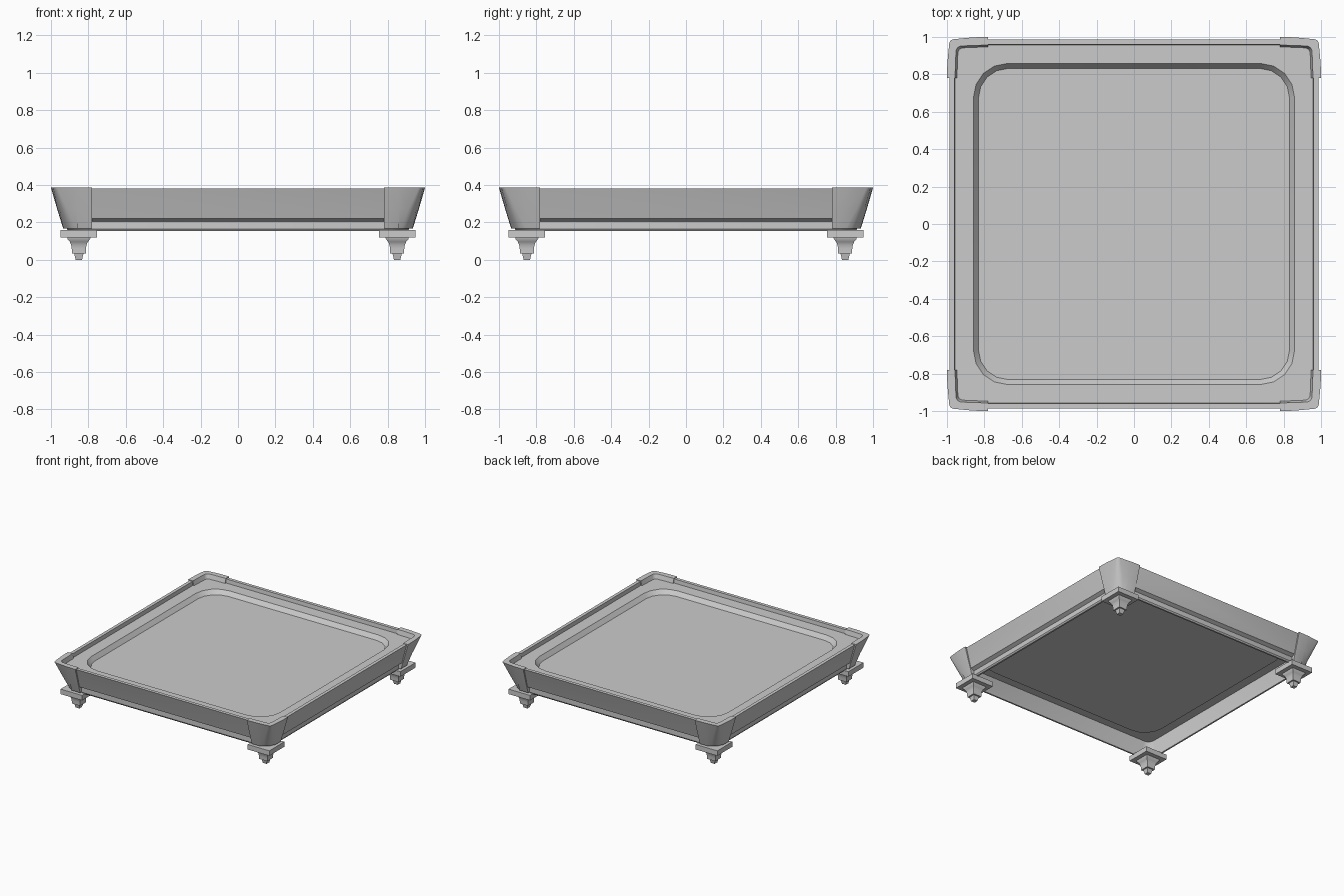
import bpy, bmesh, math

if "Cube" in bpy.data.objects:
    bpy.data.objects.remove(bpy.data.objects["Cube"])


def loft(name, rings, angle=30, mirror=False):
    """Skin equal-length closed rings of points, cap both ends."""
    bm = bmesh.new()
    vs = [[bm.verts.new(p) for p in ring] for ring in rings]
    n = len(vs[0])
    for a, b in zip(vs, vs[1:]):
        for i in range(n):
            j = (i + 1) % n
            bm.faces.new((a[i], a[j], b[j], b[i]))
    bm.faces.new(vs[0])
    bm.faces.new(vs[-1])
    bmesh.ops.recalc_face_normals(bm, faces=bm.faces)
    me = bpy.data.meshes.new(name)
    bm.to_mesh(me)
    bm.free()
    ob = bpy.data.objects.new(name, me)
    bpy.context.collection.objects.link(ob)
    bpy.ops.object.select_all(action='DESELECT')
    ob.select_set(True)
    bpy.context.view_layer.objects.active = ob
    bpy.ops.object.shade_smooth_by_angle(angle=math.radians(angle))
    if mirror:
        m = ob.modifiers.new("Mirror", 'MIRROR')
        m.use_axis = (True, True, False)
        m.use_mirror_merge = False
    return ob


def arc(cx, cy, r, start, end, seg):
    out = []
    for i in range(seg + 1):
        a = math.radians(start + (end - start) * i / seg)
        out.append((cx + r * math.cos(a), cy + r * math.sin(a)))
    return out


def rounded_square(h, r, z, seg=4):
    pts = []
    for k, (sx, sy) in enumerate([(1, 1), (-1, 1), (-1, -1), (1, -1)]):
        pts += arc(sx * (h - r), sy * (h - r), r, 90 * k, 90 * k + 90, seg)
    return [(x, y, z) for x, y in pts]


# Tray: shallow basin, ledge, rim, sloped sides, recessed skirt and thin-shelled underside
profile = [
    (0.832, 0.16, 0.315), (0.858, 0.18, 0.349),   # basin
    (0.957, 0.04, 0.349), (0.96, 0.04, 0.381),    # ledge and inner rim
    (0.987, 0.06, 0.381), (0.943, 0.1, 0.22),     # outer wall
    (0.915, 0.09, 0.205), (0.915, 0.09, 0.166),   # skirt
    (0.908, 0.09, 0.155), (0.895, 0.09, 0.155),   # bottom lip
    (0.9, 0.07, 0.2), (0.94, 0.05, 0.338),        # inside of wall
    (0.858, 0.18, 0.338), (0.832, 0.16, 0.304),   # underside
]
loft("tray", [rounded_square(*p) for p in profile])


# Corner guards: L-shaped flared caps with gently bowed faces
def guard_ring(h, r, inner, z):
    e, m = 0.78, 0.86
    c = h - r - 0.012
    d = inner - 0.035
    pts = [(h, e), (h - 0.002, m)] + arc(c, c, r, 8, 82, 5) + [(m, h - 0.002), (e, h)]
    pts += [(e, inner)] + arc(d, d, 0.03, 85, 5, 4) + [(inner, e)]
    return [(x, y, z) for x, y in pts]


loft("corner_guard", [
    guard_ring(0.935, 0.07, 0.9, 0.168),
    guard_ring(0.968, 0.05, 0.927, 0.275),
    guard_ring(1.0, 0.025, 0.957, 0.386),
], mirror=True)


# Feet: square plate, concave neck, collar and tapered tip
def square(h, z, c=0.851):
    return [(c + sx * h, c + sy * h, z) for sx, sy in [(1, 1), (-1, 1), (-1, -1), (1, -1)]]


foot = [(0.098, 0.16), (0.098, 0.119), (0.062, 0.119), (0.06, 0.11),
        (0.048, 0.096), (0.041, 0.08), (0.038, 0.06), (0.037, 0.035),
        (0.025, 0.035), (0.017, 0.0)]
loft("foot", [square(h, z) for h, z in foot], mirror=True)
